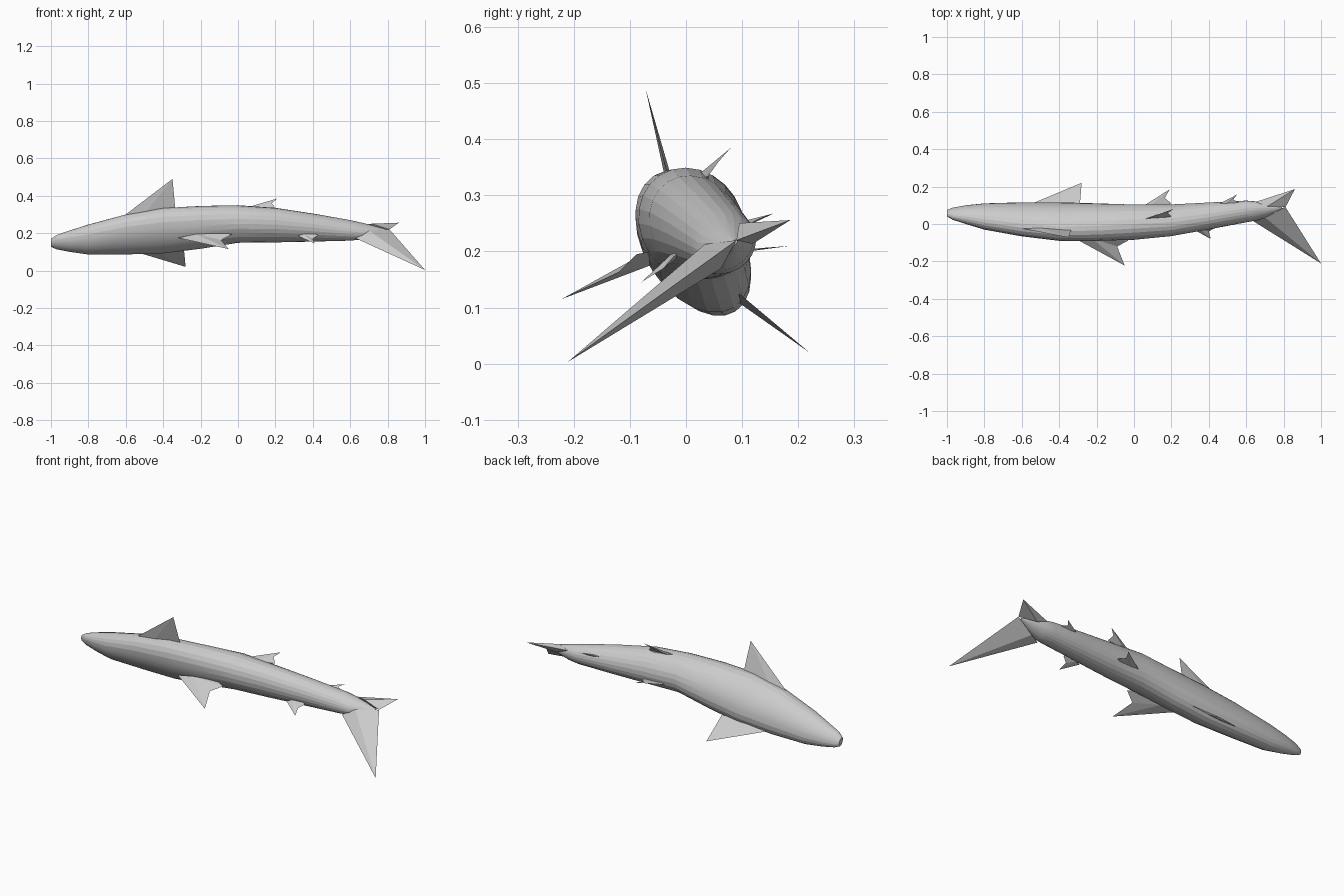
import bpy
import bmesh
import math
from mathutils import Vector

default_cube = bpy.data.objects.get("Cube")
if default_cube:
    bpy.data.objects.remove(default_cube, do_unlink=True)

# One plain skin colour
skin = bpy.data.materials.new("grey_skin")
skin.use_nodes = True
skin.diffuse_color = (.6, .6, .6, 1)
skin.node_tree.nodes["Principled BSDF"].inputs["Base Color"].default_value = (.6, .6, .6, 1)

# The fish is rolled about its length: its back and side directions
BACK = Vector((0, -.84, -.54)).normalized()
SIDE = Vector((0, -.54, .84)).normalized()
SIDES = 24


def finish(bm, name):
    """Turn a bmesh into a named, coloured object."""
    bmesh.ops.recalc_face_normals(bm, faces=bm.faces)
    mesh = bpy.data.meshes.new(name)
    bm.to_mesh(mesh)
    bm.free()
    mesh.materials.append(skin)
    obj = bpy.data.objects.new(name, mesh)
    bpy.context.collection.objects.link(obj)
    return obj


def make_body(name, stations):
    """Loft oval rings along the spine; each is centre, half height, half width."""
    bm = bmesh.new()
    rings = []
    for x, y, z, height, width in stations:
        ring = []
        for i in range(SIDES):
            angle = math.tau * i / SIDES
            offset = BACK * height * math.cos(angle) + SIDE * width * math.sin(angle)
            ring.append(bm.verts.new(Vector((x, y, z)) + offset))
        rings.append(ring)
    for first, second in zip(rings, rings[1:]):
        for i in range(SIDES):
            j = (i + 1) % SIDES
            bm.faces.new((first[i], first[j], second[j], second[i]))
    bm.faces.new(rings[0])
    bm.faces.new(rings[-1])
    return finish(bm, name)


def make_fin(name, outline, thickness, axis):
    """Blade from leading root through the tip to the trailing root, thick at the root."""
    bm = bmesh.new()
    points = [Vector(p) for p in outline]
    edge = [bm.verts.new(p) for p in points]
    middle = points[0].lerp(points[-1], .4)
    for sign in (1, -1):
        ridge = bm.verts.new(middle + axis * thickness * sign)
        for first, second in zip(edge, edge[1:]):
            bm.faces.new((first, second, ridge))
        bm.faces.new((edge[-1], edge[0], ridge))
    return finish(bm, name)


# Body from snout to tail stalk
body = make_body("body", [
    (-1, .058, .148, .014, .024),
    (-.97, .055, .152, .027, .042),
    (-.9, .05, .157, .044, .062),
    (-.8, .04, .166, .062, .087),
    (-.6, .025, .193, .077, .118),
    (-.4, .013, .213, .087, .134),
    (-.2, .01, .231, .089, .124),
    (0, .01, .249, .091, .104),
    (.2, .02, .243, .08, .097),
    (.4, .043, .23, .07, .077),
    (.6, .067, .215, .06, .053),
    (.66, .07, .211, .053, .042),
    (.72, .075, .213, .035, .026),
    (.79, .086, .216, .006, .004),
])
bpy.context.view_layer.objects.active = body
body.select_set(True)
bpy.ops.object.shade_smooth_by_angle(angle=math.radians(12))

# Large paired fins near the head
make_fin("pectoral_fin_upper", [(-.62, -.02, .285), (-.35, -.072, .49),
                                (-.335, -.03, .325)], .007, BACK)
make_fin("pectoral_fin_lower", [(-.58, .095, .11), (-.28, .22, .02),
                                (-.29, .095, .125)], .007, BACK)

# Back fins
make_fin("dorsal_fin", [(-.32, -.075, .175), (-.05, -.222, .115), (-.09, -.12, .163),
                        (-.03, -.088, .195), (-.08, -.065, .2)], .012, SIDE)
make_fin("rear_dorsal_fin", [(.32, -.03, .185), (.41, -.08, .145), (.4, -.04, .17),
                             (.43, -.022, .19), (.4, -.01, .2)], .006, SIDE)

# Belly fins
make_fin("pelvic_fin_upper", [(.04, .02, .335), (.21, .08, .385), (.18, .058, .36),
                              (.2, .04, .335), (.15, .04, .32)], .006, BACK)
make_fin("pelvic_fin_lower", [(.04, .09, .2), (.19, .185, .21), (.165, .138, .205),
                              (.2, .11, .2), (.15, .09, .2)], .006, BACK)
make_fin("anal_fin", [(.44, .1, .25), (.55, .157, .268), (.53, .13, .258),
                      (.56, .115, .25), (.52, .1, .245)], .006, SIDE)

# Tail lobes share a thick root and a sharp trailing edge
TAIL_NOTCH = (.81, .09, .22)
make_fin("tail_long_lobe", [(.63, .02, .172), (1, -.211, .003), TAIL_NOTCH], .026, SIDE)
make_fin("tail_short_lobe", [(.65, .118, .24), (.86, .186, .256), TAIL_NOTCH], .022, SIDE)
